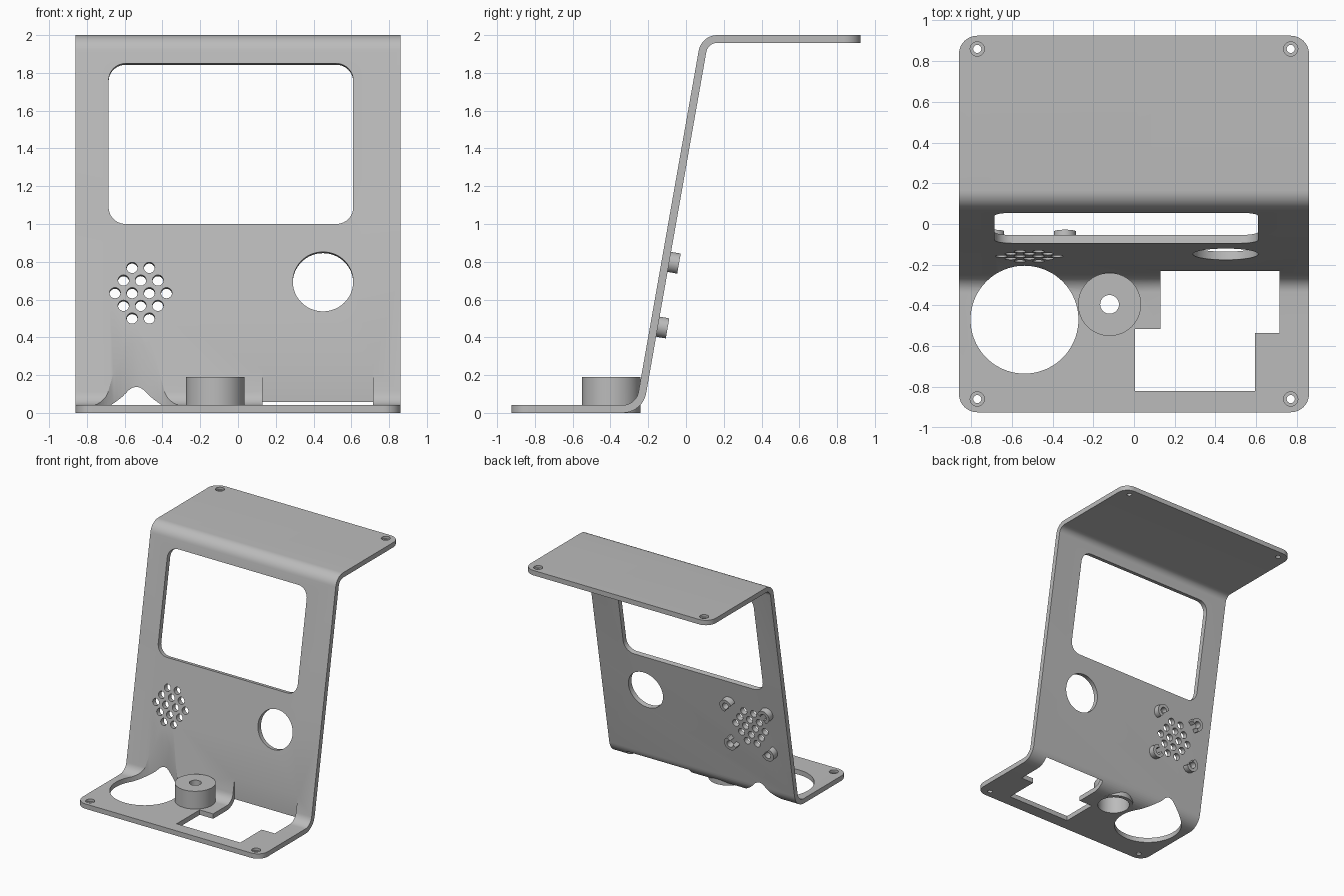
import bpy, bmesh, math
from mathutils import Matrix, Vector

if "Cube" in bpy.data.objects:
    bpy.data.objects.remove(bpy.data.objects["Cube"])

T = 0.041                      # sheet thickness
A = math.radians(10)           # lean of the panel
S, C = math.sin(A), math.cos(A)
Y0 = -0.271                    # panel front face at z = 0

grey = bpy.data.materials.new("plain_grey")
grey.diffuse_color = (0.5, 0.5, 0.5, 1)
grey.use_nodes = True
grey.node_tree.nodes["Principled BSDF"].inputs["Base Color"].default_value = grey.diffuse_color

FLAT = Matrix.Identity(4)
SIDE = Matrix(((0, 0, 1, 0), (1, 0, 0, 0), (0, 1, 0, 0), (0, 0, 0, 1)))
PANEL = Matrix(((1, 0, 0, 0), (0, S, C, Y0), (0, C, -S, 0), (0, 0, 0, 1)))


def circle(x, y, r, n=32):
    return [(x + r * math.cos(2 * math.pi * i / n),
             y + r * math.sin(2 * math.pi * i / n)) for i in range(n)]


def fillet(p, c, q, r, n=10):
    """Arc of radius r replacing the corner c between p and q."""
    p, c, q = Vector(p), Vector(c), Vector(q)
    d1, d2 = (p - c).normalized(), (q - c).normalized()
    half = d1.angle(d2) / 2
    s = c + d1 * (r / math.tan(half))
    e = c + d2 * (r / math.tan(half))
    o = c + (d1 + d2).normalized() * (r / math.sin(half))
    out = []
    for i in range(n + 1):
        k, total = i / n, math.pi - 2 * half
        v = ((s - o) * math.sin((1 - k) * total) + (e - o) * math.sin(k * total)) / math.sin(total)
        out.append(tuple(o + v))
    return out


def rounded(x0, y0, x1, y1, r):
    c = [(x0, y0), (x1, y0), (x1, y1), (x0, y1)]
    return [p for i in range(4) for p in fillet(c[i - 1], c[i], c[(i + 1) % 4], r)]


def solid(name, prisms):
    """One object from (outline, frame, low, high) prisms."""
    bm = bmesh.new()
    for pts, mat, lo, hi in prisms:
        a = [bm.verts.new(mat @ Vector((x, y, lo))) for x, y in pts]
        b = [bm.verts.new(mat @ Vector((x, y, hi))) for x, y in pts]
        bm.faces.new(a[::-1])
        bm.faces.new(b)
        for i in range(len(a)):
            j = (i + 1) % len(a)
            bm.faces.new((a[i], a[j], b[j], b[i]))
    bmesh.ops.recalc_face_normals(bm, faces=bm.faces)
    me = bpy.data.meshes.new(name)
    bm.to_mesh(me)
    bm.free()
    me.materials.append(grey)
    ob = bpy.data.objects.new(name, me)
    bpy.context.collection.objects.link(ob)
    return ob


def boolean(ob, other, op):
    m = ob.modifiers.new(op, 'BOOLEAN')
    m.operation, m.solver, m.object = op, 'EXACT', other
    bpy.context.view_layer.objects.active = ob
    bpy.ops.object.modifier_apply(modifier=m.name)
    bpy.data.objects.remove(other)


def on_panel(z):               # height on the panel front to panel coordinate
    return z / C


# Bent sheet: base, leaning panel and top shelf
def front(z):
    return (Y0 + z * S / C, z)


def back(z):
    return (Y0 + T / C + z * S / C, z)


L = 0.925
profile = [(-L, T)]
profile += fillet((-L, T), front(T), front(2), 0.085)
profile += fillet(front(T), front(2), (L, 2), 0.10)
profile += [(L, 2), (L, 2 - T)]
profile += fillet((L, 2 - T), back(2 - T), back(0), 0.10 - T)
profile += fillet(back(2 - T), back(0), (-L, 0), 0.085 + T)
profile += [(-L, 0)]
body = solid("bent_stand", [(profile, SIDE, -0.86, 0.86)])
boolean(body, solid("corner_trim", [(rounded(-0.86, -L, 0.86, L, 0.09), FLAT, -0.5, 2.5)]),
        'INTERSECT')

# Raised knob cup on the base
KX, KY = -0.12, -0.395
boolean(body, solid("knob_cup", [(circle(KX, KY, 0.155, 64), FLAT, 0, 0.19)]), 'UNION')
boolean(body, solid("cup_cavity", [(circle(KX, KY, 0.125, 48), FLAT, -0.1, 0.145)]), 'DIFFERENCE')
boolean(body, solid("cup_hole", [(circle(KX, KY, 0.046), FLAT, 0.1, 0.3)]), 'DIFFERENCE')

# Base openings: large round one and stepped one
stepped = [(0.005, -0.82), (0.595, -0.82), (0.595, -0.535), (0.715, -0.535),
           (0.715, -0.23), (0.13, -0.23), (0.13, -0.515), (0.005, -0.515)]
boolean(body, solid("base_cuts", [(circle(-0.538, -0.47, 0.265, 80), FLAT, -0.1, 0.8),
                                  (stepped, FLAT, -0.1, 0.6)]), 'DIFFERENCE')

# Panel openings: window, round port, sound holes
SX, SV = -0.515, on_panel(0.635)
cuts = [(rounded(-0.685, on_panel(1.0), 0.61, on_panel(1.85), 0.09), PANEL, -0.1, 0.15),
        (circle(0.45, on_panel(0.695), 0.16, 64), PANEL, -0.1, 0.15)]
for row in range(-2, 3):
    n = 4 - abs(row)
    for i in range(n):
        cuts.append((circle(SX + (i - (n - 1) / 2) * 0.091, SV + row * 0.068, 0.029, 24),
                     PANEL, -0.1, 0.15))
boolean(body, solid("panel_cuts", cuts), 'DIFFERENCE')

# Stepped screw holes in the four corners of base and shelf
corners = [(sx * 0.77, sy * 0.86, 2 if sy > 0 else T) for sx in (-1, 1) for sy in (-1, 1)]
for r, lo, hi in ((0.035, -0.02, 0.1), (0.02, -0.1, 0.1)):
    boolean(body, solid("screw_cut", [(circle(x, y, r, 24), FLAT, z + lo, z + hi)
                                      for x, y, z in corners]), 'DIFFERENCE')

# Four clip posts behind the sound holes, notched on the inner side
spots = [(SX + sx * 0.175, SV + sv * 0.173) for sx in (-1, 1) for sv in (-1, 1)]
posts = solid("clip_posts", [(circle(x, v, 0.055), PANEL, T - 0.01, T + 0.052) for x, v in spots])
boolean(posts, solid("post_holes", [(circle(x, v, 0.028, 24), PANEL, T, T + 0.1)
                                    for x, v in spots]), 'DIFFERENCE')
boolean(posts, solid("inner_notch", [(circle(SX, SV, 0.225, 64), PANEL, T, T + 0.1)]), 'DIFFERENCE')

# Smooth bends, sharp edges
for ob in (body, posts):
    bpy.ops.object.select_all(action='DESELECT')
    ob.select_set(True)
    bpy.context.view_layer.objects.active = ob
    bpy.ops.object.shade_smooth_by_angle(angle=math.radians(30))
